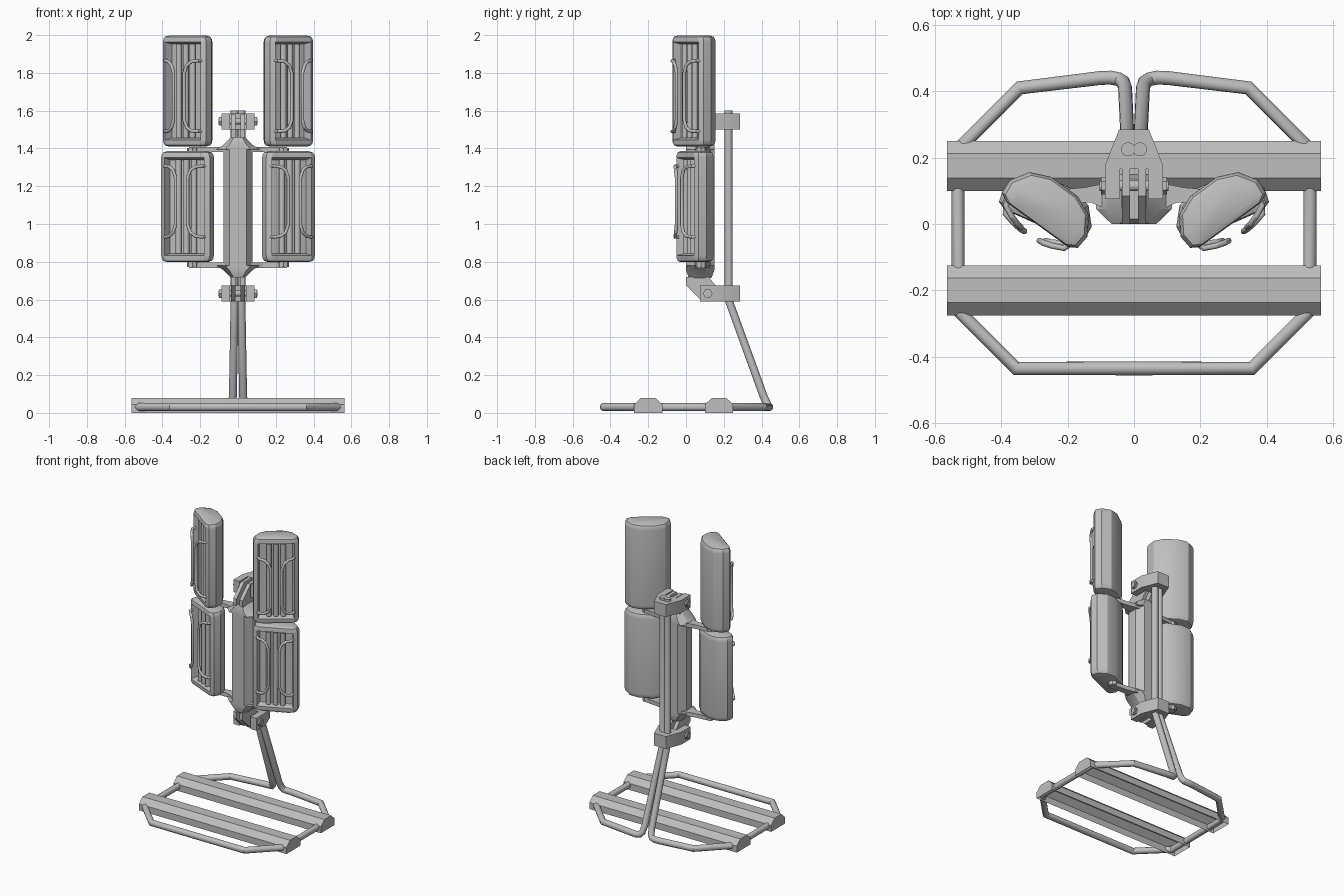
import bpy, bmesh, math
from mathutils import Matrix, Vector

cube = bpy.data.objects.get("Cube")
if cube:
    bpy.data.objects.remove(cube, do_unlink=True)

GREY = (0.52, 0.52, 0.52, 1)
metal = bpy.data.materials.new("grey_metal")
metal.use_nodes = True
metal.diffuse_color = GREY
metal.node_tree.nodes["Principled BSDF"].inputs["Base Color"].default_value = GREY


def add(name, mesh, matrix=Matrix()):
    """Link a mesh, colour it and shade it smooth except at sharp edges."""
    mesh.transform(matrix)
    if matrix.determinant() < 0:
        mesh.flip_normals()
    mesh.materials.clear()
    mesh.materials.append(metal)
    ob = bpy.data.objects.new(name, mesh)
    bpy.context.collection.objects.link(ob)
    bpy.ops.object.select_all(action="DESELECT")
    ob.select_set(True)
    bpy.context.view_layer.objects.active = ob
    bpy.ops.object.shade_smooth_by_angle(angle=math.radians(25))


def loft(name, rings, matrix=Matrix(), recess=None, open_side=None):
    """Skin rings of points and cap both ends; recess = (face side, inset, depth)."""
    bm = bmesh.new()
    loops = [[bm.verts.new(p) for p in ring] for ring in rings]
    n = len(loops[0])
    for a, b in zip(loops, loops[1:]):
        for i in range(n):
            bm.faces.new((a[i], a[(i + 1) % n], b[(i + 1) % n], b[i]))
    bm.faces.new(loops[0])
    bm.faces.new(loops[-1])
    bmesh.ops.recalc_face_normals(bm, faces=bm.faces)
    bm.normal_update()
    if recess:
        direction, inset, depth = recess
        front = [f for f in bm.faces if f.normal.dot(Vector(direction)) > 0.99]
        face = max(front, key=lambda f: f.calc_area())
        bmesh.ops.inset_individual(bm, faces=[face], thickness=inset, depth=-depth)
    if open_side:
        gone = [f for f in bm.faces if f.normal.dot(Vector(open_side)) > 0.99]
        bmesh.ops.delete(bm, geom=gone, context="FACES")
    mesh = bpy.data.meshes.new(name)
    bm.to_mesh(mesh)
    bm.free()
    add(name, mesh, matrix)


def prism(name, outline, low, high, axis="z", matrix=Matrix(), open_side=None):
    """Extrude a 2D outline along x (outline in y, z) or z (outline in x, y)."""
    def place(p, d):
        return (d, *p) if axis == "x" else (*p, d)
    loft(name, [[place(p, d) for p in outline] for d in (low, high)], matrix, None, open_side)


def tube(name, points, radius, matrix=Matrix()):
    """Sweep a round tube along a path."""
    curve = bpy.data.curves.new(name, "CURVE")
    curve.dimensions = "3D"
    curve.bevel_depth = radius
    curve.bevel_resolution = 6
    curve.use_fill_caps = True
    spline = curve.splines.new("POLY")
    spline.points.add(len(points) - 1)
    for sp, p in zip(spline.points, points):
        sp.co = (*p, 1)
    helper = bpy.data.objects.new(name + "_path", curve)
    bpy.context.collection.objects.link(helper)
    bpy.context.view_layer.update()
    mesh = bpy.data.meshes.new_from_object(
        helper.evaluated_get(bpy.context.evaluated_depsgraph_get()))
    bpy.data.objects.remove(helper, do_unlink=True)
    add(name, mesh, matrix)


def mirrored(half):
    """Complete a symmetric x, y outline from its +x half."""
    return half + [(-x, y) for x, y in reversed(half)]


def circle(cx, cy, r, n):
    return [(cx + r * math.cos(math.tau * i / n), cy + r * math.sin(math.tau * i / n))
            for i in range(n)]


# Base planks: chamfered channels, open underneath
for name, y in (("front_plank", -0.2), ("rear_plank", 0.175)):
    prism(name, [(y - 0.075, 0), (y + 0.075, 0), (y + 0.075, 0.045), (y + 0.037, 0.08),
                 (y - 0.037, 0.08), (y - 0.075, 0.045)], -0.563, 0.563, "x", open_side=(0, 0, -1))

# Bent stand: upright, sloping leg and half of the base loop, mirrored
stand = [(0.018, 0.225, 1.6), (0.018, 0.225, 0.6), (0.027, 0.41, 0.09), (0.033, 0.428, 0.05),
         (0.046, 0.436, 0.035), (0.07, 0.441, 0.031), (0.1, 0.44, 0.031), (0.345, 0.41, 0.031),
         (0.53, 0.225, 0.031), (0.53, -0.26, 0.031), (0.355, -0.435, 0.031), (0, -0.435, 0.031)]
for side, s in (("left", 1), ("right", -1)):
    tube(side + "_stand_tube", [(s * x, y, z) for x, y, z in stand], 0.021)

# Central column with tapering ends
column = mirrored([(0.045, 0), (0.076, 0.045), (0.076, 0.105), (0.04, 0.15)])
prism("column", column, 0.78, 1.4)
FLIP = Matrix.Translation((0, 0, 2.175)) @ Matrix.Diagonal((1, 1, -1, 1))

# Fittings at the lower end, repeated upside down at the upper end
for end, m in (("lower", Matrix()), ("upper", FLIP)):
    taper = [[(x * sx, 0.075 + (y - 0.075) * sy, z) for x, y in column]
             for sx, sy, z in ((0.5, 0.8, 0.715), (1, 1, 0.755), (1.5, 1, 0.78))]
    loft(end + "_taper", taper, m)
    for side, s in (("left", 1), ("right", -1)):
        # Lug plates
        lug = [(0, 0.72), (0, 0.675), (0.085, 0.592), (0.165, 0.592), (0.165, 0.665), (0.12, 0.72)]
        prism(f"{end}_{side}_lug", lug, s * 0.012, s * 0.036, "x", m)
        # Arm to the lamps
        arm = [(0.05, 0.03), (0.13, 0.065), (0.26, 0.06), (0.26, 0.1), (0.15, 0.11), (0.05, 0.13)]
        prism(f"{end}_{side}_arm", [(s * x, y) for x, y in arm], 0.768, 0.795, "z", m)
        # Pivot between arm and lamp
        prism(f"{end}_{side}_pivot", circle(s * 0.24, 0.08, 0.03, 8), 0.772, 0.82, "z", m)
        # Hexagonal nut
        prism(f"{end}_{side}_nut", circle(0.115, 0.632, 0.026, 6), s * 0.08, s * 0.1, "x", m)
    # Clamp block with a slot, and its bolt
    clamp = mirrored([(0.042, 0.165), (0.042, 0.075), (0.088, 0.075), (0.088, 0.175), (0.045, 0.285)])
    prism(end + "_clamp", clamp, 0.59, 0.675, "z", m)
    prism(end + "_bolt", circle(0.115, 0.632, 0.016, 16), -0.104, 0.104, "x", m)

# Lamps: faceted housing, recessed front, lamp rods and wire guards
H = 0.588
housing = mirrored([(0.115, -0.045), (0.141, -0.03), (0.145, 0.015), (0.11, 0.07), (0.05, 0.096)])
levels = [(0.75, 0), (0.92, 0.007), (0.98, 0.02), (1, 0.035)]
levels += [(k, H - z) for k, z in reversed(levels)]
guard = [(0.115, -0.035, 0.455), (0.108, -0.055, 0.455), (0.075, -0.07, 0.45), (0.05, -0.078, 0.43),
         (0.035, -0.08, 0.39), (0.035, -0.08, 0.14), (0.05, -0.078, 0.1), (0.075, -0.07, 0.083),
         (0.108, -0.055, 0.08), (0.115, -0.035, 0.08)]
for row, base, angle, y in (("upper", 1.41, 36, 0.035), ("lower", 0.798, 24, 0.037)):
    for side, s in (("left", 1), ("right", -1)):
        name = f"{row}_{side}_lamp"
        m = Matrix.Translation((s * 0.266, y, base)) @ Matrix.Rotation(math.radians(s * angle), 4, "Z")
        loft(name + "_housing", [[(x * k, v * k, z) for x, v in housing] for k, z in levels],
             m, recess=((0, -1, 0), 0.016, 0.045))
        for i in (-1, 0, 1):
            tube(f"{name}_rod_{i + 2}", [(i * 0.045, -0.018, 0.045), (i * 0.045, -0.018, H - 0.045)],
                 0.016, m)
        for hand, g in (("left", 1), ("right", -1)):
            wire = [(g * x, v, z if row == "upper" else H - z) for x, v, z in guard]
            tube(f"{name}_guard_{hand}", wire, 0.009, m)
